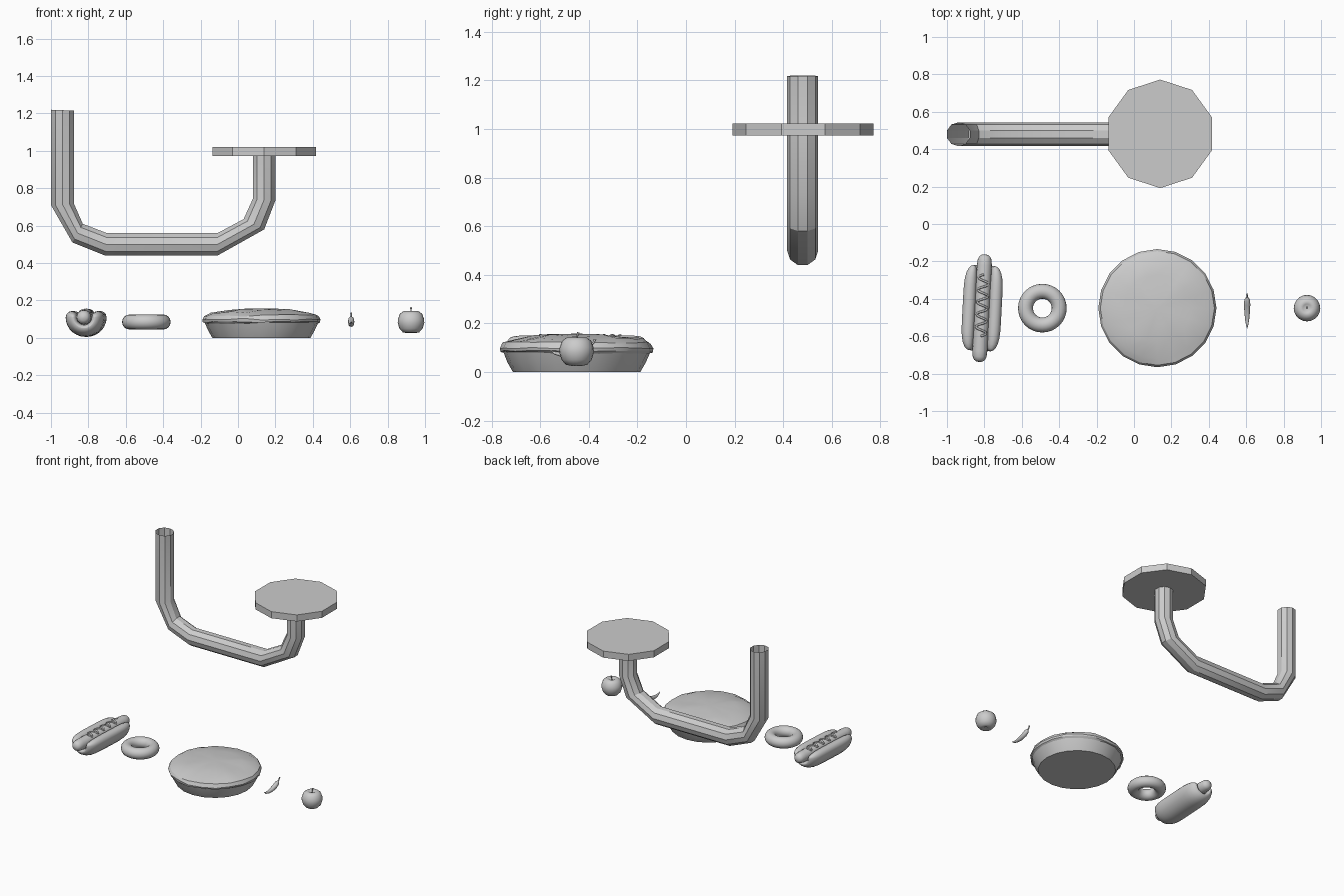
import bpy, bmesh, math, random
from math import sin, cos, pi, tau, sqrt
from mathutils import Matrix, Vector

if "Cube" in bpy.data.objects:
    bpy.data.objects.remove(bpy.data.objects["Cube"])

random.seed(4)


def loft(name, rings, smooth=40, caps=False):
    """Skin closed rings of points into one mesh object."""
    bm = bmesh.new()
    vs = [[bm.verts.new(p) for p in ring] for ring in rings]
    n = len(rings[0])
    for a, b in zip(vs, vs[1:]):
        for i in range(n):
            j = (i + 1) % n
            bm.faces.new((a[i], a[j], b[j], b[i]))
    if caps:
        bm.faces.new(vs[0])
        bm.faces.new(vs[-1])
    bmesh.ops.remove_doubles(bm, verts=bm.verts, dist=1e-5)
    bmesh.ops.recalc_face_normals(bm, faces=bm.faces)
    me = bpy.data.meshes.new(name)
    bm.to_mesh(me)
    bm.free()
    ob = bpy.data.objects.new(name, me)
    bpy.context.collection.objects.link(ob)
    if smooth:
        bpy.ops.object.select_all(action='DESELECT')
        ob.select_set(True)
        bpy.context.view_layer.objects.active = ob
        bpy.ops.object.shade_smooth_by_angle(angle=math.radians(smooth))
    return ob


def lathe(name, profile, x, y, n, smooth=40, phase=0):
    """Revolve (radius, z) points about a vertical axis."""
    return loft(name, [[(x + r * cos(phase + tau * i / n), y + r * sin(phase + tau * i / n), z)
                        for i in range(n)] for r, z in profile], smooth)


def sweep_yz(name, x, path, n=12):
    """Round tube along (y, z, radius) points lying in a plane of constant x."""
    rings = []
    for k, (y, z, r) in enumerate(path):
        a, b = path[max(k - 1, 0)], path[min(k + 1, len(path) - 1)]
        t = Vector((b[0] - a[0], b[1] - a[1])).normalized()
        rings.append([(x + r * cos(tau * i / n), y - t.y * r * sin(tau * i / n),
                       z + t.x * r * sin(tau * i / n)) for i in range(n)])
    return loft(name, rings, 50, True)


# bent ten-sided pipe, given by its outer and inner outline in the front view
outer = [(-1, 1.22), (-1, .71), (-.885, .51), (-.71, .44), (-.11, .44),
         (.14, .58), (.20, .735), (.20, .98)]
inner = [(-.878, 1.215), (-.878, .72), (-.83, .61), (-.70, .56), (-.11, .56),
         (.03, .635), (.08, .745), (.08, .98)]
rings = []
for (ox, oz), (ix, iz) in zip(outer, inner):
    ring = []
    for i in range(10):
        s = sin(tau * i / 10) / sin(tau / 5) / 2
        ring.append(((ox + ix) / 2 + (ox - ix) * s, .48 + .064 * cos(tau * i / 10),
                     (oz + iz) / 2 + (oz - iz) * s))
    rings.append(ring)
loft("pipe", rings, 30)

# flat ten-sided plate on the pipe end
lathe("plate", [(0, .973), (.29, .973), (.29, 1.022), (0, 1.022)], .14, .482, 10, 0, pi / 2)

# pie dish and crust with a slightly uneven rim
pie = lathe("pie", [(0, 0), (.262, 0), (.285, .04), (.302, .08), (.313, .085), (.316, .1),
                    (.305, .12), (.27, .136), (.18, .15), (.09, .156), (0, .158)],
            .125, -.45, 20, 35)
for v in pie.data.vertices:
    if .075 < v.co.z < .152:
        v.co.z += random.uniform(-.006, .005)

# ring doughnut
lathe("doughnut", [(.09 + .04 * cos(tau * k / 16), .085 + .04 * sin(tau * k / 16))
                   for k in range(17)], -.49, -.45, 32, 60)

# apple and stem
lathe("apple", [(0, .037), (.02, .025), (.044, .03), (.062, .05), (.071, .08), (.07, .1),
                (.06, .128), (.04, .143), (.022, .141), (0, .122)], .925, -.45, 20, 80)
sweep_yz("apple_stem", .925, [(-.45, .12, .004), (-.448, .145, .003), (-.443, .163, .005)], 8)

# chilli pepper and stem
sweep_yz("chilli", .605, [(-.557, .088, .001), (-.54, .078, .006), (-.51, .072, .011),
                          (-.47, .074, .015), (-.43, .086, .017), (-.405, .101, .015),
                          (-.393, .109, .007)])
sweep_yz("chilli_stem", .605, [(-.402, .102, .011), (-.392, .11, .005), (-.381, .12, .004),
                               (-.375, .133, .005)], 8)

# hot dog, built along y about its own centre and then placed
place = Matrix.Translation((-.812, -.45, .11)) @ Matrix.Rotation(math.radians(-3), 4, 'Z')

# bun: trough-shaped section, thinning into rounded ends
rings = []
for k in range(17):
    u = -cos(pi * k / 16)
    h = .034 * (max(0, 1 - abs(u) ** 5)) ** .5 + .0005
    mid = .07 - .012 * abs(u) ** 6
    ring = [((mid + h) * cos(pi + pi * i / 14), (mid + h) * sin(pi + pi * i / 14))
            for i in range(15)]
    ring += [(mid + h * cos(pi * i / 6), h * sin(pi * i / 6)) for i in range(1, 6)]
    ring += [((mid - h) * cos(-pi * i / 14), (mid - h) * sin(-pi * i / 14)) for i in range(15)]
    ring += [(-mid + h * cos(pi * i / 6), h * sin(pi * i / 6)) for i in range(1, 6)]
    rings.append([(x, .228 * u, z) for x, z in ring])
bun = loft("bun", rings, 60, True)

# sausage with rounded, pinched ends
half = [(.288, .002), (.285, .018), (.276, .03), (.26, .037), (.23, .04)]
sausage = sweep_yz("sausage", 0, [(-y, 0, r) for y, r in half]
                   + [(y, 0, r) for y, r in reversed(half)], 16)

# wavy sauce line lying over the sausage
cu = bpy.data.curves.new("sauce", 'CURVE')
cu.dimensions = '3D'
cu.bevel_depth = .006
cu.bevel_resolution = 1
cu.use_fill_caps = True
sp = cu.splines.new('POLY')
sp.points.add(64)
for k, p in enumerate(sp.points):
    a = .75 * sin(tau * 5 * k / 64)
    p.co = (.041 * sin(a), -.15 + .33 * k / 64, .041 * cos(a), 1)
sauce = bpy.data.objects.new("sauce", cu)
bpy.context.collection.objects.link(sauce)

for ob in (bun, sausage, sauce):
    ob.matrix_world = place
